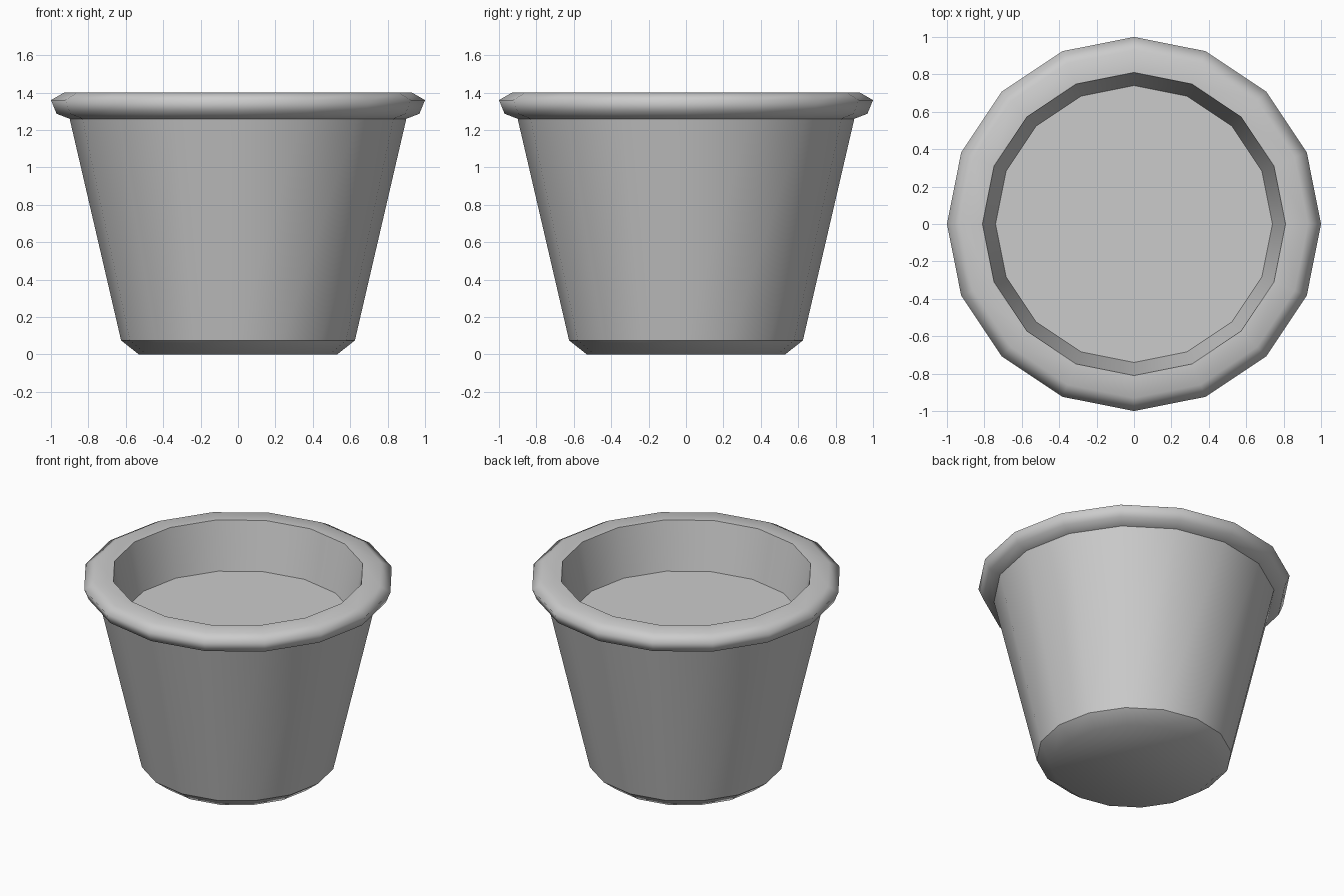
import bpy, bmesh
from math import cos, sin, tau

if "Cube" in bpy.data.objects:
    bpy.data.objects.remove(bpy.data.objects["Cube"])

SIDES = 16


def lathe(name, profile, hard=(), cap_start=False, cap_end=False):
    """Revolve (radius, z) points; 'hard' lists profile indices with a crisp edge."""
    bm = bmesh.new()
    rings = [[bm.verts.new((r * cos(tau * i / SIDES), r * sin(tau * i / SIDES), z))
              for i in range(SIDES)] for r, z in profile]
    for low, high in zip(rings, rings[1:]):
        for i in range(SIDES):
            j = (i + 1) % SIDES
            bm.faces.new((low[i], low[j], high[j], high[i]))
    if cap_start:
        bm.faces.new(rings[0][::-1])
    if cap_end:
        bm.faces.new(rings[-1])
    for f in bm.faces:
        f.smooth = True
    for k in hard:
        for i in range(SIDES):
            edge = bm.edges.get((rings[k][i], rings[k][(i + 1) % SIDES]))
            edge.smooth = False
    mesh = bpy.data.meshes.new(name)
    bm.to_mesh(mesh)
    bm.free()
    obj = bpy.data.objects.new(name, mesh)
    bpy.context.collection.objects.link(obj)
    return obj


SOIL_Z = 1.07

# Pot: base, chamfer, tapered wall, rolled rim, inner wall
lathe("pot", [(0.53, 0), (0.625, 0.075), (0.90, 1.26), (0.97, 1.287),
              (1.0, 1.36), (0.93, 1.40), (0.81, 1.40), (0.74, SOIL_Z)],
      hard=(1, 2, 6), cap_start=True)

# Soil: flat disc filling the pot
lathe("soil", [(0.74, SOIL_Z)], cap_end=True)
